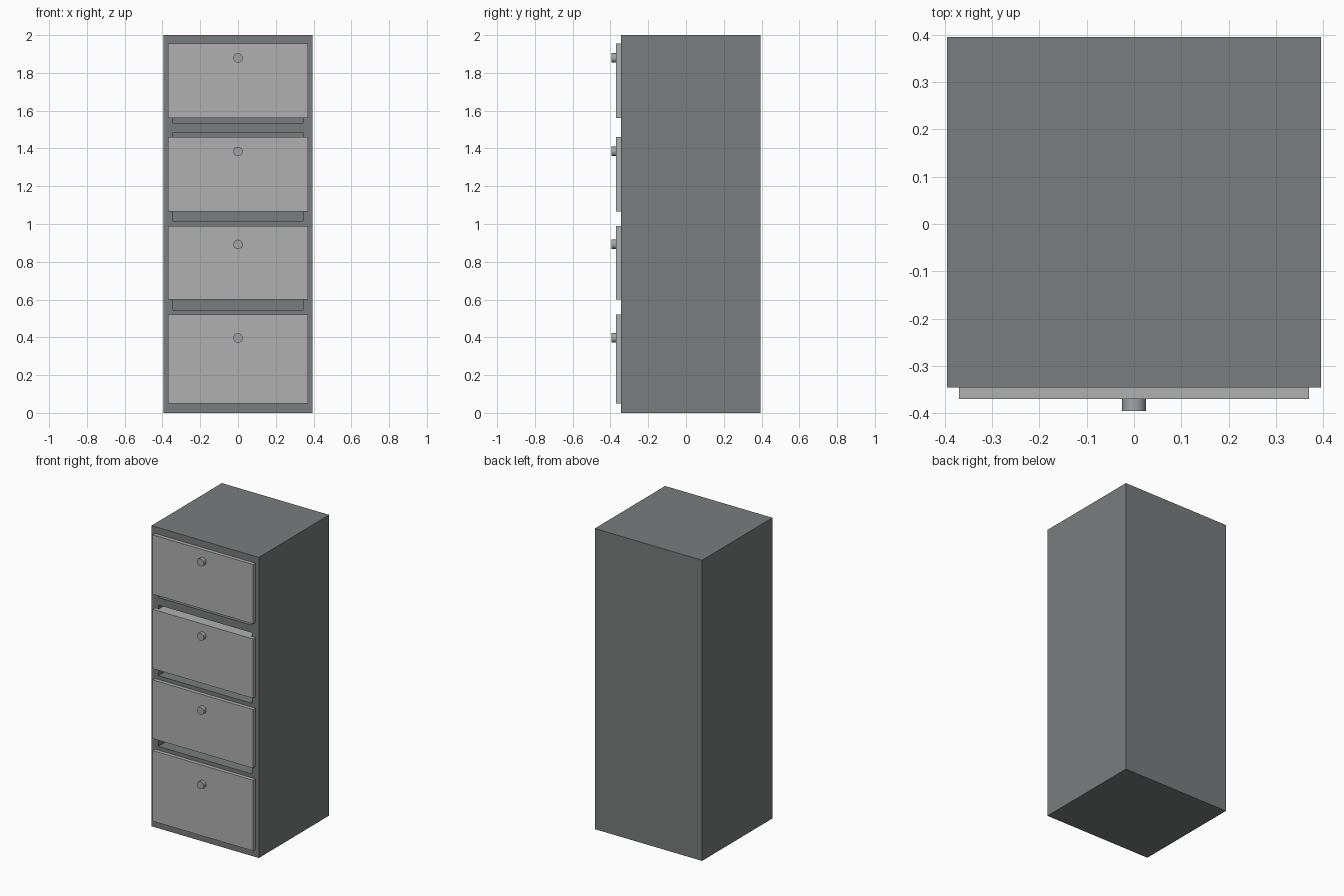
import bpy, math

if "Cube" in bpy.data.objects:
    bpy.data.objects.remove(bpy.data.objects["Cube"])


def material(name, rgb):
    m = bpy.data.materials.new(name)
    m.diffuse_color = (*rgb, 1)
    m.use_nodes = True
    m.node_tree.nodes["Principled BSDF"].inputs["Base Color"].default_value = m.diffuse_color
    return m


body_grey = material("dark_grey", (0.19, 0.205, 0.205))
drawer_grey = material("light_grey", (0.44, 0.435, 0.435))
knob_grey = material("knob_grey", (0.36, 0.38, 0.39))


def box(name, x, y0, y1, z0, z1, mat=None):
    """Box symmetric in x, given by its y and z limits."""
    bpy.ops.mesh.primitive_cube_add(size=1, location=(0, (y0 + y1) / 2, (z0 + z1) / 2))
    ob = bpy.context.object
    ob.name = name
    ob.scale = (2 * x, y1 - y0, z1 - z0)
    bpy.ops.object.transform_apply(location=False, rotation=False, scale=True)
    if mat:
        ob.data.materials.append(mat)
    return ob


FRONT = -0.345

# cabinet shell
cabinet = box("cabinet_body", 0.395, FRONT, 0.395, 0, 2, body_grey)

# per drawer: opening z range, front panel z range, knob height
drawers = [
    ((0.05, 0.495), (0.05, 0.52), 0.397),
    ((0.545, 0.965), (0.60, 0.99), 0.892),
    ((1.015, 1.485), (1.065, 1.46), 1.384),
    ((1.535, 1.95), (1.56, 1.955), 1.879),
]

for i, (hole, panel, knob_z) in enumerate(drawers, 1):
    # opening cut into the cabinet front
    cutter = box(f"opening_cutter_{i}", 0.345, FRONT - 0.1, 0.345, *hole)
    cutter.hide_render = True
    cutter.hide_viewport = True
    cut = cabinet.modifiers.new(f"opening_{i}", 'BOOLEAN')
    cut.operation = 'DIFFERENCE'
    cut.solver = 'EXACT'
    cut.object = cutter

    # drawer front panel and the drawer box behind it
    box(f"drawer_front_{i}", 0.37, -0.37, FRONT, *panel, drawer_grey)
    box(f"drawer_box_{i}", 0.34, FRONT, 0.33,
        max(panel[0], hole[0] + 0.01), min(panel[1], hole[1] - 0.01), drawer_grey)

    # round knob
    bpy.ops.mesh.primitive_cylinder_add(vertices=32, radius=0.025, depth=0.03,
                                        location=(0, -0.38, knob_z),
                                        rotation=(math.pi / 2, 0, 0))
    knob = bpy.context.object
    knob.name = f"drawer_knob_{i}"
    knob.data.materials.append(knob_grey)
    bpy.ops.object.shade_smooth_by_angle(angle=math.radians(30))
